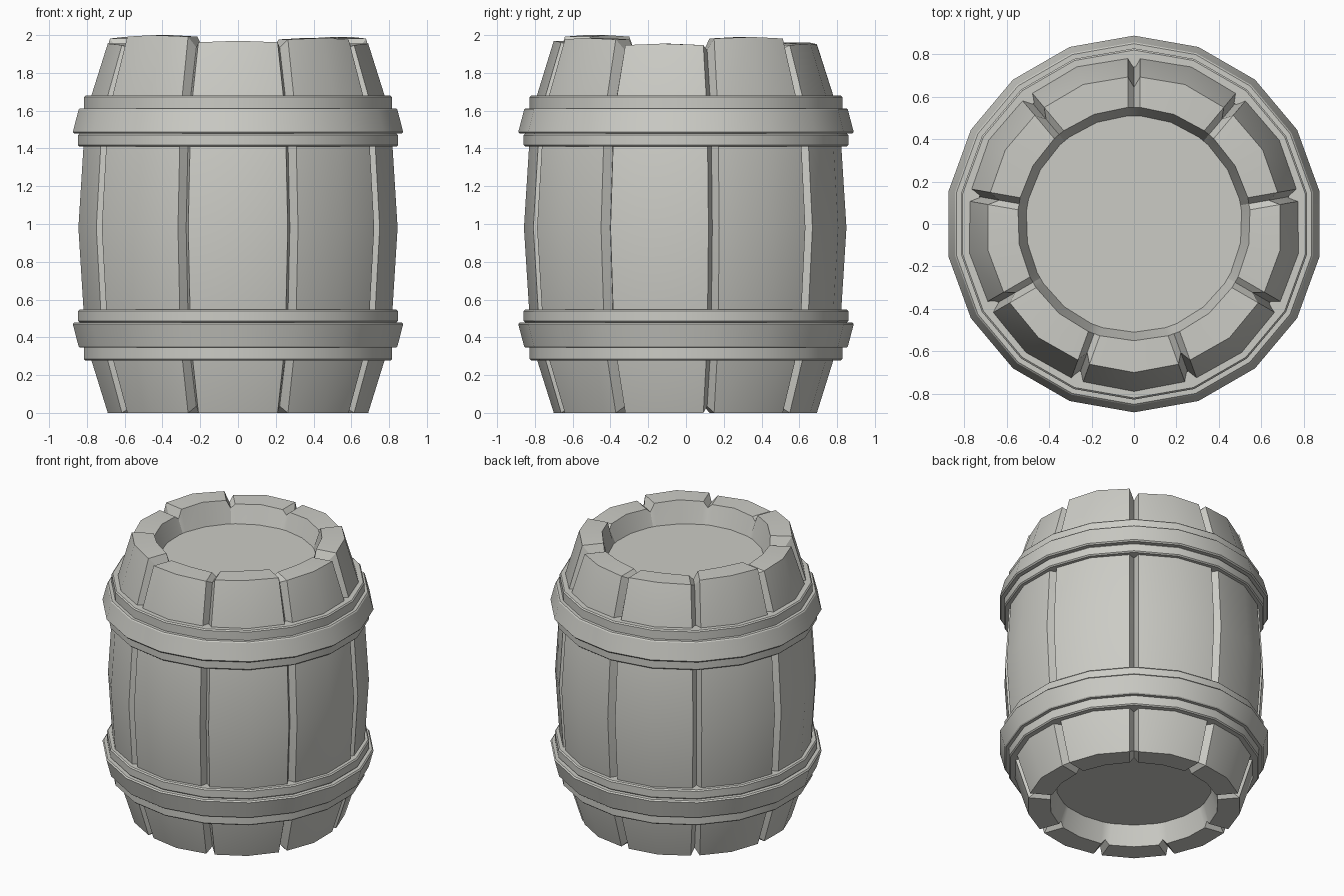
import bpy, bmesh
from math import sin, cos, pi, radians

cube = bpy.data.objects.get("Cube")
if cube:
    bpy.data.objects.remove(cube, do_unlink=True)

mat = bpy.data.materials.new("pale grey")
mat.use_nodes = True
GREY = (0.6, 0.6, 0.56, 1)
mat.diffuse_color = GREY
mat.node_tree.nodes["Principled BSDF"].inputs["Base Color"].default_value = GREY

STAVES = 9
STEP = 2 * pi / STAVES


def finish(name, bm):
    bmesh.ops.recalc_face_normals(bm, faces=bm.faces)
    mesh = bpy.data.meshes.new(name)
    bm.to_mesh(mesh)
    bm.free()
    mesh.materials.append(mat)
    obj = bpy.data.objects.new(name, mesh)
    bpy.context.collection.objects.link(obj)
    bpy.ops.object.select_all(action="DESELECT")
    obj.select_set(True)
    bpy.context.view_layer.objects.active = obj
    bpy.ops.object.shade_smooth_by_angle(angle=radians(25))
    return obj


def bridge(bm, columns, closed):
    """Join neighbouring profile columns all the way around."""
    for a, b in zip(columns, columns[1:] + columns[:1]):
        n = len(a)
        for k in range(n if closed else n - 1):
            j = (k + 1) % n
            bm.faces.new((a[k], b[k], b[j], a[j]))


def stave_profile(top, inset=0.0, notch=0.0, flat=1.0):
    """Radius and height from the lower recess, up the outside, to the upper recess."""
    outer = [(0.70, notch), (0.82, 0.38), (0.858, 0.98), (0.82, 1.58), (0.70, top - notch)]
    return ([(0.51, 0.14), (0.55, notch)]
            + [(r * flat - inset, z) for r, z in outer]
            + [(0.55, top - notch), (0.51, 1.83)])


# Staves: a V groove between each pair, running over both rims
tops = [1.97, 1.985, 1.955, 1.99, 1.955, 1.96, 1.99, 1.955, 2.0]
HALF_GROOVE = 0.029
bm = bmesh.new()
columns = []


def add_column(angle, profile, shift=0.0):
    # shift moves the column sideways so the groove keeps a constant width
    columns.append([bm.verts.new((r * cos(angle) - shift * sin(angle),
                                  r * sin(angle) + shift * cos(angle), z))
                    for r, z in profile])


for i, top in enumerate(tops):
    mid = -pi / 2 + i * STEP
    groove_top = min(top, tops[i - 1])
    add_column(mid - STEP / 2, stave_profile(groove_top, 0.055, 0.035))
    add_column(mid - STEP / 2, stave_profile(top - 0.008, flat=0.99), HALF_GROOVE)
    add_column(mid, stave_profile(top))
    add_column(mid + STEP / 2, stave_profile(top - 0.008, flat=0.99), -HALF_GROOVE)
bridge(bm, columns, closed=False)

# Recessed lids close both ends
bm.faces.new([c[0] for c in columns])
bm.faces.new([c[-1] for c in columns])
finish("barrel_staves", bm)


# Hoops: a tapered main band between two thinner bands
def hoop(name, flip):
    profile = [(0.74, 1.41), (0.852, 1.41), (0.86, 1.418), (0.86, 1.47), (0.852, 1.478),
               (0.88, 1.478), (0.888, 1.487), (0.857, 1.605), (0.85, 1.612),
               (0.828, 1.612), (0.828, 1.672), (0.82, 1.68), (0.74, 1.68)]
    bm = bmesh.new()
    cols = []
    for i in range(2 * STAVES):
        a = pi / 2 + i * STEP / 2
        cols.append([bm.verts.new((r * cos(a), r * sin(a), 1.957 - z if flip else z))
                     for r, z in profile])
    bridge(bm, cols, closed=True)
    finish(name, bm)


hoop("upper_hoop", False)
hoop("lower_hoop", True)
